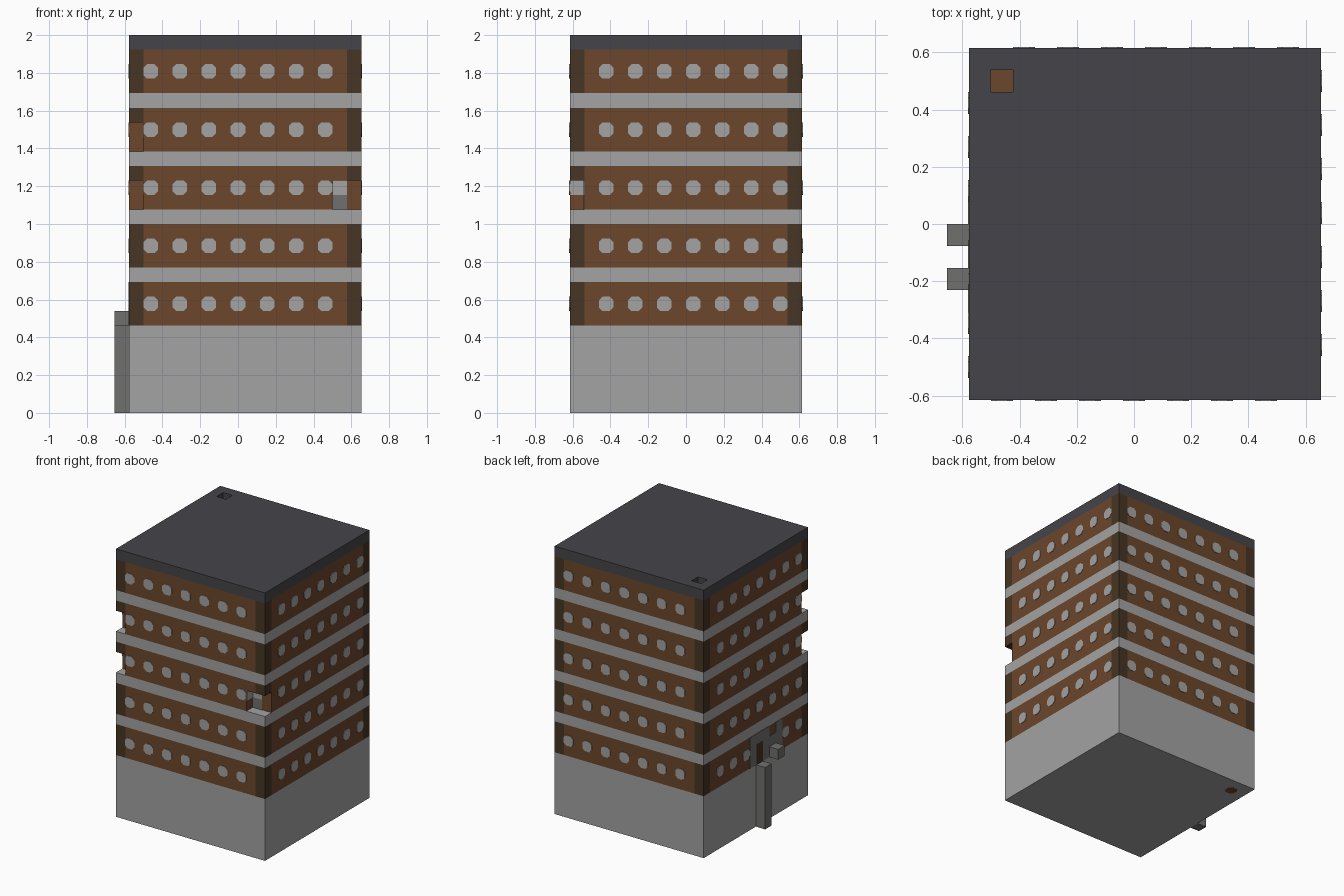
import bpy, bmesh
from mathutils import Vector

if "Cube" in bpy.data.objects:
    bpy.data.objects.remove(bpy.data.objects["Cube"])

V = 2 / 26                      # one building block
N = 16                          # blocks along each wall
ORIGIN = Vector((-7.5, -8, 0))  # corner of the tower, in blocks
THICK = 0.05                    # plate thickness, in blocks


def material(name, rgb):
    m = bpy.data.materials.new(name)
    m.use_nodes = True
    lin = [((c / 255 + 0.055) / 1.055) ** 2.4 for c in rgb] + [1]
    m.diffuse_color = lin
    m.node_tree.nodes["Principled BSDF"].inputs["Base Color"].default_value = lin
    return m


concrete = material("concrete", (163, 163, 163))
brick = material("brick", (108, 70, 43))
dark_brick = material("dark_brick", (70, 53, 35))
steel = material("steel", (112, 112, 110))
slate = material("slate", (69, 69, 74))


def finish(name, bm, mat):
    mesh = bpy.data.meshes.new(name)
    bm.to_mesh(mesh)
    bm.free()
    mesh.materials.append(mat)
    ob = bpy.data.objects.new(name, mesh)
    bpy.context.collection.objects.link(ob)


def boxes(name, mat, *corner_pairs):
    """Boxes given by low and high corners in blocks."""
    bm = bmesh.new()
    for low, high in corner_pairs:
        low, high = Vector(low), Vector(high)
        verts = bmesh.ops.create_cube(bm, size=1)["verts"]
        for v in verts:
            v.co = Vector(l + (h - l) * (c + 0.5) for l, h, c in zip(low, high, v.co))
            v.co = (v.co + ORIGIN) * V
    finish(name, bm, mat)


OCTAGON = [(.5, -.25), (.5, .25), (.25, .5), (-.25, .5),
           (-.5, .25), (-.5, -.25), (-.25, -.5), (.25, -.5)]
SQUARE = [(.5, -.5), (.5, .5), (-.5, .5), (-.5, -.5)]


def plates(name, mat, normal, centres, outline=SQUARE):
    """Thin plates on block faces that point along normal."""
    n = Vector(normal)
    u = Vector((0, 0, 1)).cross(n) if not n.z else Vector((1, 0, 0))
    w = n.cross(u)
    bm = bmesh.new()
    for c in centres:
        c = Vector(c) + ORIGIN
        rim = [[bm.verts.new((c + u * a + w * b + n * d) * V) for a, b in outline]
               for d in (0, THICK)]
        bm.faces.new(rim[1])
        for k in range(len(outline)):
            m = (k + 1) % len(outline)
            bm.faces.new((rim[0][k], rim[0][m], rim[1][m], rim[1][k]))
    finish(name, bm, mat)


# Concrete base, storeys and bands
boxes("base", concrete, ((0, 0, 0), (N, N, 6)))
storeys = range(6, 23, 4)
for s, z in enumerate(storeys):
    top = z + 3
    broken = s == 2
    end = 14 if broken else 15
    parts = [((1, 0, z), (end, N, top)), ((0, 1, z), (N, 15, top))]
    if broken:
        parts += [((14, 0, z + 2), (15, 1, top)), ((14, 15, z), (15, N, top))]
    boxes(f"brick_storey_{s + 1}", brick, *parts)

    # Corner posts, some with their lower part missing
    posts = []
    for x in (0, 15):
        for y in (0, 15):
            gap = y == 0 and (broken or (s == 3 and x == 0))
            posts.append(((x, y, z + 2 * gap), (x + 1, y + 1, top)))
    boxes(f"corner_posts_{s + 1}", dark_brick, *posts)
    if z < 22:
        boxes(f"band_{s + 1}", concrete, ((0, 0, top), (N, N, top + 1)))

# Roof slab with a small square opening
boxes("roof", slate, ((0, 0, 25), (N, 14, 26)), ((0, 15, 25), (N, N, 26)),
      ((0, 14, 25), (1, 15, 26)), ((2, 14, 25), (N, 15, 26)))

# Rows of windows on the four walls
rows = [z + 1.5 for z in storeys]
steps = range(0, 13, 2)
plates("front_windows", concrete, (0, -1, 0),
       [(1.5 + a, 0, z) for z in rows for a in steps], OCTAGON)
plates("back_windows", concrete, (0, 1, 0),
       [(2.5 + a, N, z) for z in rows for a in steps], OCTAGON)
plates("left_windows", concrete, (1, 0, 0),
       [(N, 2.5 + a, z) for z in rows for a in steps], OCTAGON)
plates("right_windows", concrete, (-1, 0, 0),
       [(0, 1.5 + a, z) for z in rows for a in steps
        if not (z < 8 and a in (4, 6))], OCTAGON)

# Window ends and filling seen inside the broken corners
plates("window_ends_right", concrete, (-1, 0, 0), [(1, .5, 15.5), (1, .5, 19.5)])
plates("window_end_left", concrete, (1, 0, 0), [(14, .5, 15.5)])
plates("gap_filling_upper", concrete, (0, -1, 0), [(14.5, 1, 15.5)])
plates("gap_filling_lower", steel, (0, -1, 0), [(14.5, 1, 14.5)])

# Patched wall above the side post
dark_cells = [(7, 6), (7, 7)]
brick_cells = [(5, 8)]
cells = [(y, z) for y in range(4, 9) for z in (6, 7, 8)]
plates("wall_patch", steel, (-1, 0, 0),
       [(0, y + .5, z + .5) for y, z in cells if (y, z) not in dark_cells + brick_cells])
plates("wall_patch_dark", dark_brick, (-1, 0, 0),
       [(0, y + .5, z + .5) for y, z in dark_cells])

# Post and loose block outside the wall
boxes("side_post", steel, ((-1, 7, 0), (0, 8, 6)))
boxes("side_block", steel, ((-1, 5, 6), (0, 6, 7)))

# Brick spot under the base
plates("underside_spot", brick, (0, 0, -1), [(1.5, 14.5, THICK * .8)], OCTAGON)
